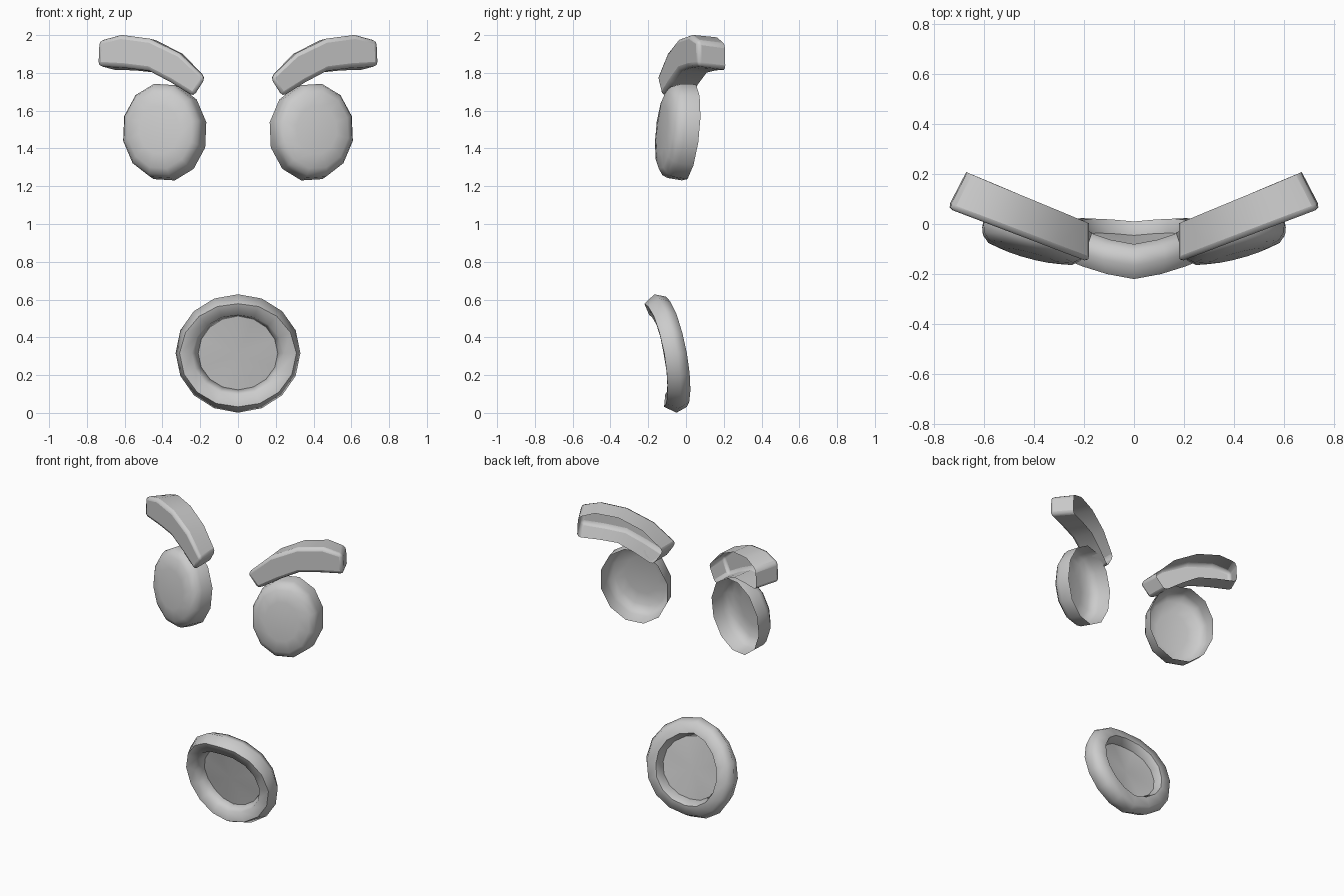
import bpy, bmesh
from math import sin, cos, pi, radians
from mathutils import Vector

if "Cube" in bpy.data.objects:
    bpy.data.objects.remove(bpy.data.objects["Cube"])


def finish(name, bm, angle=40, bevel=0):
    bmesh.ops.recalc_face_normals(bm, faces=bm.faces)
    me = bpy.data.meshes.new(name)
    bm.to_mesh(me)
    bm.free()
    ob = bpy.data.objects.new(name, me)
    bpy.context.collection.objects.link(ob)
    if bevel:
        m = ob.modifiers.new("rounded_edges", 'BEVEL')
        m.width = bevel
        m.segments = 2
        m.limit_method = 'ANGLE'
        m.angle_limit = radians(50)
    bpy.ops.object.select_all(action='DESELECT')
    ob.select_set(True)
    bpy.context.view_layer.objects.active = ob
    bpy.ops.object.shade_smooth_by_angle(angle=radians(angle))
    return ob


def bridge(bm, a, b, closed=True):
    n = len(a)
    for i in range(n if closed else n - 1):
        j = (i + 1) % n
        bm.faces.new((a[i], a[j], b[j], b[i]))


def fan(bm, ring, centre):
    c = bm.verts.new(centre)
    for i in range(len(ring)):
        bm.faces.new((ring[i], ring[(i + 1) % len(ring)], c))


# Eye: 12-sided domed shell, open at the back, turned outward
def eye(name, s):
    bm = bmesh.new()
    n = Vector((.26, -1, .1)).normalized()

    def point(u, v, d):
        p = Vector((.38 + u, .015 + .26 * u + .1 * v, 1.485 + v)) + n * d
        return (s * p.x, p.y, p.z)

    rings = []
    for r, d in ((1, 0), (.98, .08), (.93, .11), (.8, .135), (.5, .147)):
        ring = []
        for i in range(12):
            a = radians(15 + 3 + 30 * i)
            ring.append(bm.verts.new(point(.217 * r * cos(a), .26 * r * sin(a), d)))
        if rings:
            bridge(bm, rings[-1], ring)
        rings.append(ring)
    fan(bm, rings[-1], point(0, 0, .15))
    finish(name, bm, 60)


# Eyebrow: arched bar with rounded front edges, open at the back
def eyebrow(name, s):
    bm = bmesh.new()
    front = [((.172, 1.775), (.235, 1.675)), ((.31, 1.905), (.36, 1.752)),
             ((.47, 1.982), (.475, 1.812)), ((.625, 2.003), (.60, 1.828)),
             ((.742, 1.972), (.748, 1.837))]
    rows = []
    for i, (top, bot) in enumerate(front):
        t = i / 4
        back = Vector((-.075 * t, .155 - .01 * t, -.02 * t))
        tp, bt = (Vector((x, -.145 + .38 * (x - .2), z)) for x, z in (top, bot))
        row = [bm.verts.new((s * p.x, p.y, p.z)) for p in (tp + back, tp, bt, bt + back)]
        if rows:
            bridge(bm, rows[-1], row, closed=False)
        rows.append(row)
    bm.faces.new(rows[0])
    bm.faces.new(rows[-1])
    finish(name, bm, 40, .022)


for side, s in (("right", 1), ("left", -1)):
    eye(side + "_eye", s)
    eyebrow(side + "_eyebrow", s)

# Mouth: 16-segment lip ring bent round a curved face
lip_y = [-.147, -.128, -.1, -.075, -.055, -.04, -.035, -.04, -.05]
section = [(.066, 0), (.035, -.066), (-.03, -.06), (-.055, 0), (-.03, .06), (.035, .055)]


def lip_point(k, r, d):
    a = 2 * pi * k / 16
    y = lip_y[min(k, 16 - k)]
    tilt = -.32 * max(cos(a), 0) + .15 * abs(sin(a))
    radial = Vector((sin(a), tilt, cos(a))).normalized()
    depth = Vector((-sin(a) * tilt, 1, -cos(a) * tilt)).normalized()
    return Vector((.265 * sin(a), y, .316 + .249 * cos(a))) + radial * r + depth * d


bm = bmesh.new()
loops = [[bm.verts.new(lip_point(k, r, d)) for r, d in section] for k in range(16)]
for k in range(16):
    bridge(bm, loops[k], loops[(k + 1) % 16])
finish("lips", bm, 65)

# Mouth interior: thin sheet filling the ring
bm = bmesh.new()
fan(bm, [bm.verts.new(lip_point(k, -.05, .005)) for k in range(16)], (0, -.08, .31))
finish("mouth_interior", bm)
